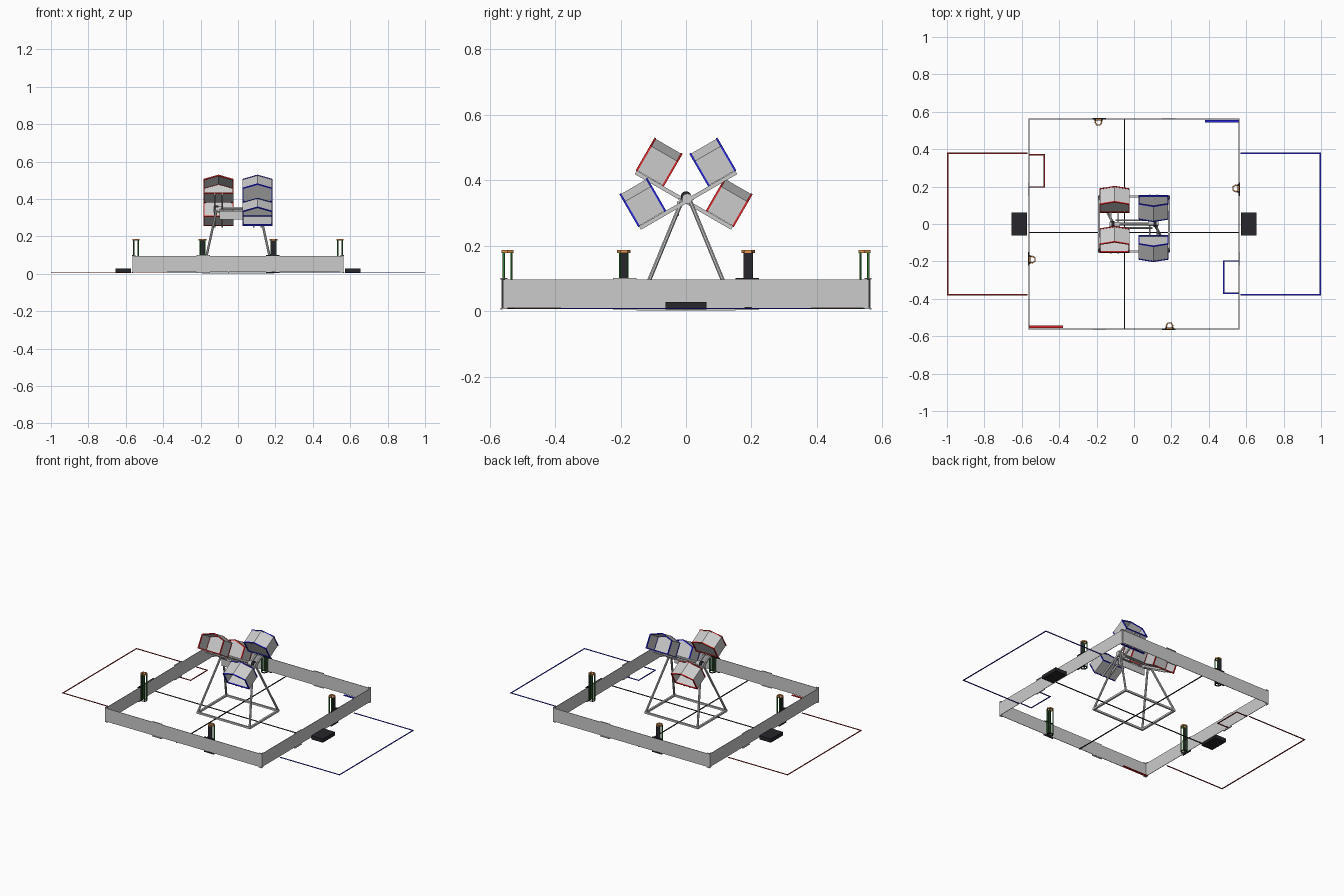
import bpy, bmesh
from math import pi, sin, cos, radians
from mathutils import Vector, Matrix

if "Cube" in bpy.data.objects:
    bpy.data.objects.remove(bpy.data.objects["Cube"])


def mat(name, r, g, b):
    m = bpy.data.materials.new(name)
    m.diffuse_color = (r, g, b, 1)
    m.use_nodes = True
    m.node_tree.nodes["Principled BSDF"].inputs["Base Color"].default_value = m.diffuse_color
    return m


RED = mat("red", 0.75, 0.02, 0.02)
DARK_RED = mat("dark_red", 0.35, 0.02, 0.02)
BLUE = mat("blue", 0.02, 0.02, 0.75)
BLACK = mat("black", 0.02, 0.02, 0.025)
GREEN = mat("green", 0.03, 0.22, 0.03)
ORANGE = mat("orange", 0.8, 0.3, 0.08)
I4 = Matrix.Identity(4)


def finish(name, bm, m=None, M=I4):
    bmesh.ops.recalc_face_normals(bm, faces=bm.faces)
    bm.transform(M)
    me = bpy.data.meshes.new(name)
    bm.to_mesh(me)
    bm.free()
    if m:
        me.materials.append(m)
    ob = bpy.data.objects.new(name, me)
    bpy.context.collection.objects.link(ob)
    return ob


def box(name, x, y, z, m=None, M=I4):
    # box from (min, max) pairs
    bm = bmesh.new()
    bmesh.ops.create_cube(bm, size=1)
    for v in bm.verts:
        v.co = [(p[0] + p[1]) / 2 + c * (p[1] - p[0]) for c, p in zip(v.co, (x, y, z))]
    return finish(name, bm, m, M)


def rod(name, a, b, r, m=None, M=I4, n=8):
    a, b = Vector(a), Vector(b)
    bm = bmesh.new()
    T = Matrix.Translation((a + b) / 2) @ (b - a).to_track_quat('Z', 'Y').to_matrix().to_4x4()
    bmesh.ops.create_cone(bm, cap_ends=True, segments=n, radius1=r, radius2=r,
                          depth=(b - a).length, matrix=T)
    return finish(name, bm, m, M)


def tube(name, outer, inner, h0, h1, m=None, M=I4, closed=None):
    # hollow extrusion of a profile; closed = height of an optional end wall
    bm = bmesh.new()
    rings = [[bm.verts.new((x, y, h)) for x, y in p]
             for p, h in ((outer, h0), (outer, h1), (inner, h1), (inner, h0))]
    n = len(outer)
    for k in range(4):
        A, B = rings[k], rings[(k + 1) % 4]
        for i in range(n):
            bm.faces.new((A[i], A[(i + 1) % n], B[(i + 1) % n], B[i]))
    if closed is not None:
        bm.faces.new([bm.verts.new((x, y, closed)) for x, y in inner])
    return finish(name, bm, m, M)


def circle(r, n):
    return [(r * cos(2 * pi * i / n), r * sin(2 * pi * i / n)) for i in range(n)]


def house(g):
    # five-sided cell outline grown by g
    return [(-.079 - g, -.006 - g), (.079 + g, -.006 - g), (.079 + g, .08 + g * .6),
            (0, .106 + g), (-.079 - g, .08 + g * .6)]


W = 0.563
# perimeter walls, seam brackets, corner posts and tall wall stands
for k in range(4):
    R = Matrix.Rotation(-k * pi / 2, 4, 'Z')
    box("wall_panel", (-W + .004, W - .004), (W - .003, W), (.01, .096), None, R)
    for s in (-1, 1):
        for z in (.004, .096):
            box("wall_bracket", (s * .187 - .036, s * .187 + .036), (W - .003, W + .004),
                (z, z + .005), BLACK if s < 0 else None, R)
        for z in (.006, .098):
            box("corner_bracket", (s * (W - .009) - .009, s * (W - .009) + .009),
                (W - .004, W + .002), (z, z + .003), None, R)
    box("corner_post", (W - .003, W), (W - .003, W), (.004, .1), None, R)
    P = R @ Matrix.Translation((-.19, .545, 0))
    for x in (-.012, .012):
        for y in (-.012, .012):
            rod("stand_column", (x, y, .012), (x, y, .18), .0035, GREEN, P, 6)
    tube("stand_top_ring", circle(.021, 6), circle(.014, 6), .178, .186, ORANGE, P)
    tube("stand_base_ring", circle(.022, 6), circle(.015, 6), .008, .012, BLACK, P)
    box("stand_mount", (-.025, .025), (.008, .018), (.096, .101), BLACK, P)
    box("stand_back_plate", (-.014, .014), (.0125, .0155), (.01, .18), BLACK, P)

# floor lines across the field
box("floor_line_long", (-.054, -.047), (-W, W), (.006, .009), BLACK)
box("floor_line_cross", (-W, W), (-.049, -.042), (.006, .009), BLACK)


def outline(name, x0, x1, y0, y1, m, M):
    # three-sided tape outline, open toward the wall at x1
    t, z = .007, (.006, .009)
    box(name + "_end", (min(x0, x0 + t), x0 + t), (y0, y1), z, m, M)
    for y in (y0, y1 - t):
        box(name + "_side", (x0, x1), (y, y + t), z, m, M)


def alliance_side(M, colour, tape):
    # taped zones and driver pad beside the field
    outline("outer_zone_tape", -1, -.57, -.382, .382, tape, M)
    box("inner_zone_end", (-.484, -.477), (.194, .374), (.006, .009), tape, M)
    for y in (.194, .367):
        box("inner_zone_side", (-.56, -.477), (y, y + .007), (.006, .009), tape, M)
    box("corner_strip", (-.56, -.38), (-.556, -.542), (.006, .01), colour, M)
    box("side_pad", (-.655, -.572), (-.062, .062), (.004, .028), BLACK, M)

    # tilting beam carrying two open cells; local x across, y along, z up
    tilt = M @ Matrix.Translation((-.104, 0, .35)) @ Matrix.Rotation(-radians(30), 4, 'X')
    for x in (-.02, .02):
        box("tilt_beam", (x - .004, x + .004), (-.17, .17), (-.019, -.007), None, tilt)
    rod("tilt_hub", (-.026, 0, -.008), (.026, 0, -.008), .016, None, tilt, 12)
    for end in (-1, 1):
        # stand the profile up so its extrusion points outward along the beam
        S = tilt @ Matrix(((1, 0, 0, 0), (0, 0, end, 0), (0, 1, 0, 0), (0, 0, 0, 1)))
        tube("cell_shell", house(0), house(-.003), .076, .171, None, S, .078)
        for h in (.074, .167):
            tube("cell_rim", house(.002), house(-.005), h, h + .006, colour, S)


alliance_side(I4, RED, DARK_RED)
alliance_side(Matrix.Rotation(pi, 4, 'Z'), BLUE, BLUE)

# central support frame: base, splayed legs, axle
for s in (-1, 1):
    box("frame_base_side", (s * .187 - .006, s * .187 + .006), (-.152, .152), (.002, .014))
    box("frame_base_cross", (-.187, .187), (s * .147 - .005, s * .147 + .005), (.002, .014))
    for e in (-1, 1):
        rod("frame_leg", (s * .187, e * .147, .01), (s * .112, e * .006, .352), .0065)
    rod("axle_bearing", (s * .105, 0, .35), (s * .121, 0, .35), .016, BLACK, I4, 12)
    rod("axle_side_rod", (-.1, s * .02, .342), (.1, s * .02, .342), .004)
rod("axle", (-.118, 0, .35), (.118, 0, .35), .008)
box("axle_guard", (-.1, .1), (-.027, -.022), (.29, .335))
